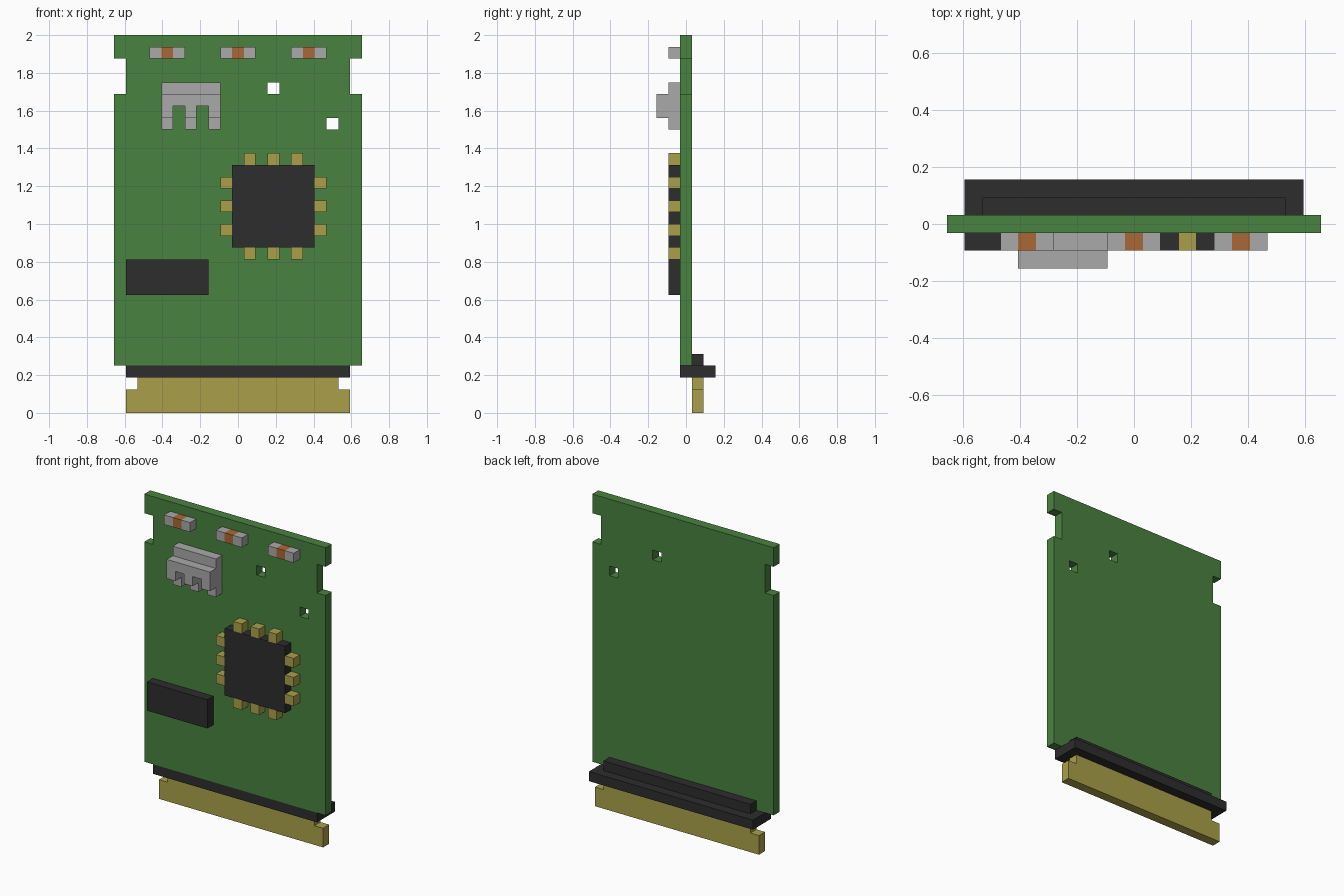
import bpy, bmesh, math
from mathutils import Matrix, Vector

if "Cube" in bpy.data.objects:
    bpy.data.objects.remove(bpy.data.objects["Cube"], do_unlink=True)

U = 1 / 16  # design module: all dimensions below are in these units


def material(name, rgb):
    lin = [((c / 255 + 0.055) / 1.055) ** 2.4 for c in rgb] + [1.0]
    m = bpy.data.materials.new(name)
    m.use_nodes = True
    m.diffuse_color = lin
    m.node_tree.nodes["Principled BSDF"].inputs["Base Color"].default_value = lin
    return m


GREEN = material("board green", (74, 130, 64))
BLACK = material("plastic black", (45, 45, 45))
GOLD = material("contact gold", (170, 160, 74))
GREY = material("metal grey", (170, 170, 170))
ORANGE = material("ceramic orange", (170, 104, 54))


def finish(name, bm, mat):
    bmesh.ops.recalc_face_normals(bm, faces=bm.faces)
    me = bpy.data.meshes.new(name)
    bm.to_mesh(me)
    bm.free()
    me.materials.clear()
    me.materials.append(mat)
    ob = bpy.data.objects.new(name, me)
    bpy.context.collection.objects.link(ob)
    return ob


def box(name, mat, x, y, z):
    """Box from (min, max) ranges."""
    bm = bmesh.new()
    bmesh.ops.create_cube(bm, size=1)
    size = Vector((x[1] - x[0], y[1] - y[0], z[1] - z[0])) * U
    mid = Vector((sum(x), sum(y), sum(z))) * U / 2
    bmesh.ops.scale(bm, vec=size, verts=bm.verts)
    bmesh.ops.translate(bm, vec=mid, verts=bm.verts)
    return finish(name, bm, mat)


def plate(name, mat, loops, y):
    """Front (x, z) outline, with further loops as holes, given depth along y."""
    cu = bpy.data.curves.new(name, "CURVE")
    cu.dimensions, cu.fill_mode = "2D", "BOTH"
    cu.extrude = (y[1] - y[0]) * U / 2
    for loop in loops:
        sp = cu.splines.new("POLY")
        sp.points.add(len(loop) - 1)
        for p, (px, pz) in zip(sp.points, loop):
            p.co = (px * U, pz * U, 0, 1)
        sp.use_cyclic_u = True
    tmp = bpy.data.objects.new(name + " outline", cu)
    bpy.context.collection.objects.link(tmp)
    bpy.context.view_layer.update()
    me = bpy.data.meshes.new_from_object(
        tmp.evaluated_get(bpy.context.evaluated_depsgraph_get()))
    bm = bmesh.new()
    bm.from_mesh(me)
    bpy.data.objects.remove(tmp, do_unlink=True)
    bpy.data.curves.remove(cu)
    bpy.data.meshes.remove(me)
    bmesh.ops.remove_doubles(bm, verts=bm.verts, dist=1e-5)
    bm.transform(Matrix.Translation((0, sum(y) * U / 2, 0))
                 @ Matrix.Rotation(math.pi / 2, 4, "X"))
    for f in bm.faces:
        f.smooth = False
        f.material_index = 0
    return finish(name, bm, mat)


def mirrored(half):
    """Close a right-hand half outline by mirroring it over x = 0."""
    return half + [(-x, z) for x, z in reversed(half)]


def square(x, z):
    return [(x, z), (x + 1, z), (x + 1, z + 1), (x, z + 1)]


# Circuit board with side notches and two square holes
outline = mirrored([(10.5, 4), (10.5, 27), (9.5, 27), (9.5, 30), (10.5, 30), (10.5, 32)])
plate("circuit_board", GREEN, [outline, square(2.5, 27), square(7.5, 24)], (-0.5, 0.5))

# Edge connector: gold contact blade, black collar and rear ledge
plate("contact_blade", GOLD,
      [mirrored([(9.5, 0), (9.5, 2), (8.5, 2), (8.5, 3)])], (0.5, 1.5))
box("connector_collar", BLACK, (-9.5, 9.5), (-0.5, 2.5), (3, 4))
box("connector_ledge", BLACK, (-8.5, 8.5), (0.5, 1.5), (4, 5))

FRONT = (-1.5, -0.5)  # depth range of the surface-mounted parts

# Chips
box("main_chip", BLACK, (-0.5, 6.5), FRONT, (14, 21))
box("memory_chip", BLACK, (-9.5, -2.5), FRONT, (10, 13))

# Three pins on each side of the main chip
for i in range(3):
    x, z = 0.5 + 2 * i, 15 + 2 * i
    for side, px, pz in (("top", x, 21), ("bottom", x, 13),
                         ("right", -1.5, z), ("left", 6.5, z)):
        box(f"chip_pin_{side}_{i + 1}", GOLD, (px, px + 1), FRONT, (pz, pz + 1))

# Row of resistors: orange body between two grey end caps
for i, x in enumerate((-7.5, -1.5, 4.5), 1):
    for part, mat, dx in (("cap_right", GREY, 0), ("body", ORANGE, 1), ("cap_left", GREY, 2)):
        box(f"resistor_{i}_{part}", mat, (x + dx, x + dx + 1), FRONT, (30, 31))


# Three-legged socket: tall base layer and a shorter raised layer
def comb(bottom, top):
    pts = [(-6.5, top), (-6.5, bottom)]
    for x in (-5.5, -3.5):
        pts += [(x, bottom), (x, 26), (x + 1, 26), (x + 1, bottom)]
    return pts + [(-1.5, bottom), (-1.5, top)]


plate("socket_base", GREY, [comb(24, 28)], FRONT)
plate("socket_front", GREY, [comb(25, 27)], (-2.5, -1.5))
